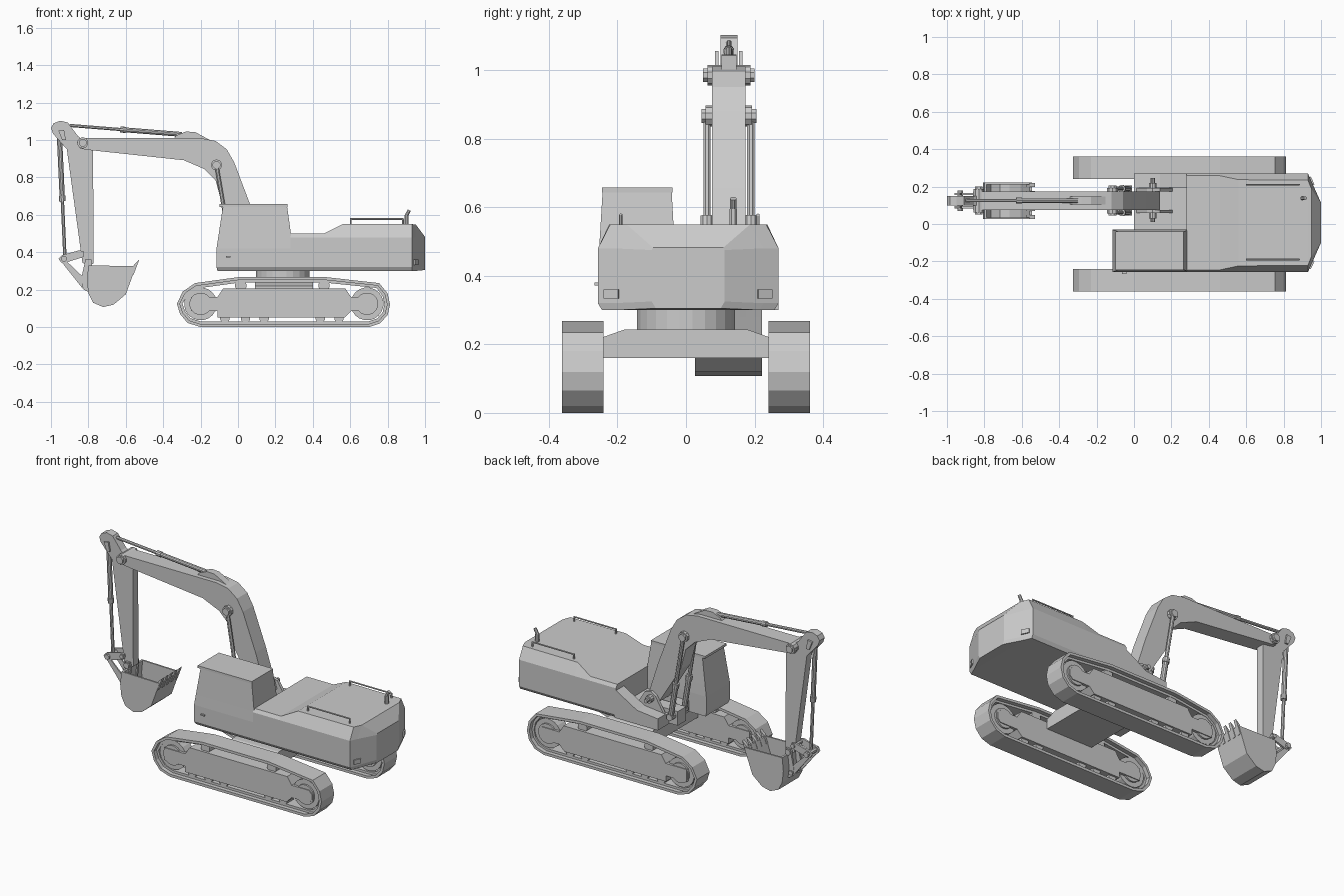
import bpy, bmesh, math
from mathutils import Vector

if "Cube" in bpy.data.objects:
    bpy.data.objects.remove(bpy.data.objects["Cube"])

grey = bpy.data.materials.new("plain_grey")
grey.diffuse_color = (0.6, 0.6, 0.6, 1)
grey.use_nodes = True
grey.node_tree.nodes["Principled BSDF"].inputs["Base Color"].default_value = grey.diffuse_color
YC = 0.125  # centre plane of the digging arm


def mesh(name, verts, faces, mirror=False):
    bm = bmesh.new()
    vs = [bm.verts.new(v) for v in verts]
    for f in faces:
        bm.faces.new([vs[i] for i in f])
    bmesh.ops.recalc_face_normals(bm, faces=bm.faces)
    me = bpy.data.meshes.new(name)
    bm.to_mesh(me)
    bm.free()
    me.materials.append(grey)
    ob = bpy.data.objects.new(name, me)
    bpy.context.collection.objects.link(ob)
    if mirror:
        m = ob.modifiers.new("mirror", "MIRROR")
        m.use_axis = (False, True, False)
        m.use_mirror_merge = False
    return ob


def loft(name, rings, mirror=False, closed=False):
    """Join rings of equal length; closed=True makes a tube loop instead of end caps."""
    n, k = len(rings[0]), len(rings)
    faces = [(a * n + i, a * n + (i + 1) % n, (a + 1) % k * n + (i + 1) % n, (a + 1) % k * n + i)
             for a in range(k if closed else k - 1) for i in range(n)]
    if not closed:
        faces += [tuple(range(n)), tuple(range((k - 1) * n, k * n))]
    return mesh(name, [v for r in rings for v in r], faces, mirror)


def prism(name, pts, y0, y1, mirror=False):
    return loft(name, [[(x, y, z) for x, z in pts] for y in (y0, y1)], mirror)


def box(name, x0, x1, y0, y1, z0, z1, mirror=False):
    return prism(name, [(x0, z0), (x1, z0), (x1, z1), (x0, z1)], y0, y1, mirror)


def rod(name, p, q, r, n=10, mirror=False):
    p, q = Vector(p), Vector(q)
    rot = (q - p).to_track_quat('Z', 'Y')
    ring = [rot @ Vector((r * math.cos(2 * math.pi * (i + .5) / n), r * math.sin(2 * math.pi * (i + .5) / n), 0))
            for i in range(n)]
    return loft(name, [[c + v for v in ring] for c in (p, q)], mirror)


def pin(name, x, z, r, y0, y1, n=10, mirror=False):
    return rod(name, (x, y0, z), (x, y1, z), r, n, mirror)


def ram(name, rod_end, barrel_end, y, split, r):
    """Hydraulic cylinder: thin rod, thicker barrel and a collar where they meet."""
    a, b = Vector((rod_end[0], y, rod_end[1])), Vector((barrel_end[0], y, barrel_end[1]))
    m, d = a.lerp(b, split), (b - a).normalized()
    rod(name + "_rod", a, m, r * .7, 8)
    rod(name + "_barrel", m, b, r, 10)
    rod(name + "_collar", m - d * .012, m + d * .018, r * 1.25, 10)


# ---- tracks
track = [(-.2, 0), (.7, 0), (.76, .02), (.8, .065), (.813, .12), (.8, .18), (.755, .235), (.46, .268),
         (.01, .268), (-.23, .235), (-.295, .19), (-.327, .125), (-.31, .07), (-.27, .022)]


def shrink(t):
    out = []
    for x, z in track:
        c = Vector((min(max(x, -.2), .69), .124))
        v = Vector((x, z)) - c
        out.append(c + v * (1 - t / v.length))
    return out


def belt(name, t0, t1, y0, y1):
    o, i = shrink(t0), shrink(t1)
    loft(name, [[(x, y, z) for x, z in s] for s, y in ((o, y0), (o, y1), (i, y1), (i, y0))], True, True)


belt("track_belt", 0, .016, .24, .362)
belt("track_inner_rail", .016, .03, .265, .337)
for x in (-.2, .69):
    pin("track_wheel", x, .124, .088, .265, .335, 20, True)
    pin("track_wheel_hub", x, .124, .06, .255, .345, 16, True)
prism("track_frame", [(-.11, .05), (.57, .05), (.605, .085), (.72, .085), (.74, .105), (.74, .14), (.72, .16),
                      (.605, .16), (.575, .205), (-.08, .205), (-.11, .16), (-.25, .16), (-.25, .085), (-.11, .085)],
      .25, .35, True)
for x in (-.07, .04, .14, .44, .54):
    pin("bottom_roller", x, .048, .026, .262, .34, 12, True)
for x in (.015, .46):
    pin("top_roller", x, .222, .031, .265, .335, 12, True)

# ---- undercarriage and slewing ring
beam = [(-.245, .16), (.245, .16), (.245, .22), (.18, .243), (-.18, .243), (-.245, .22)]
loft("cross_beam", [[(x, y, z) for y, z in beam] for x in (.09, .40)])
rod("slewing_ring", (.24, 0, .24), (.24, 0, .305), .144, 24)


# ---- engine housing: sections along x
def section(x, yl, yr, top, inset, shoulder=.48, low=.32):
    return [(x, yl + .012, low - .02), (x, yl, low), (x, yl, shoulder), (x, yl + inset, top),
            (x, yr - inset, top), (x, yr, shoulder), (x, yr, low), (x, yr - .012, low - .02)]


loft("engine_housing", [section(.28, -.257, .27, .5, .012), section(.46, -.257, .27, .5, .012),
                        section(.56, -.257, .27, .55, .033), section(.93, -.257, .27, .55, .036),
                        section(.95, -.212, .226, .549, .04), section(1, -.1, .113, .482, .004, .475, .325)])
for y in (.21, -.19):
    rod("hand_rail", (.6, y, .577), (.885, y, .577), .005, 6)
    for x in (.603, .882):
        rod("rail_post", (x, y, .545), (x, y, .577), .005, 6)
rod("exhaust_pipe", (.9, .138, .54), (.9, .138, .595), .012, 8)
rod("exhaust_tip", (.897, .138, .59), (.916, .138, .625), .01, 8)
# rear lights lie on the slanted rear corners
for s, y0, x0 in ((1, .27, .93), (-1, -.257, .93)):
    d = Vector((.07, -s * .15, 0)).normalized()
    nrm = Vector((.15, s * .07, 0)).normalized() * .007
    a, b = Vector((x0, y0, 0)) + d * .022, Vector((x0, y0, 0)) + d * .068
    loft("rear_light", [[a + o + Vector((0, 0, .333)), b + o + Vector((0, 0, .333)),
                         b + o + Vector((0, 0, .36)), a + o + Vector((0, 0, .36))] for o in (-nrm, nrm)])

# ---- cab: sections along z
def level(z, x0, x1, y0, y1):
    return [(x0, y0, z), (x1, y0, z), (x1, y1, z), (x0, y1, z)]


loft("cab", [level(.30, -.11, .285, -.245, -.03), level(.32, -.115, .285, -.257, -.03),
             level(.42, -.115, .285, -.257, -.03), level(.485, -.105, .285, -.253, -.033),
             level(.65, -.08, .262, -.243, -.042)])
box("cab_roof", -.1, .264, -.245, -.04, .643, .657)
box("cab_step_handle", -.065, -.04, -.267, -.25, .372, .38)

# ---- front deck with side box and arm mount
box("front_deck", 0, .29, -.04, .27, .30, .365)
prism("side_box", [(0, .31), (0, .37), (.14, .385), (.285, .47), (.285, .31)], .195, .27)
box("ram_mount", -.06, .1, .085, .165, .305, .39)
for y in (.058, .175):
    prism("boom_mount_plate", [(.0, .34), (.07, .46), (.1, .48), (.14, .47), (.21, .36)], y, y + .018)
pin("boom_foot_pin", .1, .44, .022, .03, .22)
pin("boom_foot_pin_core", .1, .44, .012, .01, .245)

# ---- boom
prism("boom", [(-.86, .985), (-.845, .955), (-.81, .948), (-.29, .892), (-.18, .845), (-.12, .785), (-.085, .655),
               (.06, .42), (.1, .4), (.14, .42), (.065, .655), (-.02, .88), (-.06, .95), (-.12, .995),
               (-.2, 1.01), (-.83, 1.01)], YC - .049, YC + .049)
prism("boom_ram_bracket", [(-.35, 1.0), (-.33, 1.025), (-.28, 1.045), (-.23, 1.043), (-.15, 1.0)], YC - .022, YC + .022)
for x, z, h in ((-.83, .985, .075), (-.115, .866, .08)):
    pin("arm_pin", x, z, .022, YC - h, YC + h, 8)
    pin("arm_pin_collar", x, z, .03, YC - h + .012, YC + h - .012, 10)
for y in (YC - .064, YC + .064):
    ram("boom_ram", (-.115, .866), (-.03, .36), y, .6, .016)
pin("boom_ram_foot_pin", -.03, .36, .02, YC - .08, YC + .08, 8)

# ---- stick
prism("stick", [(-1, 1.065), (-.985, 1.09), (-.95, 1.103), (-.91, 1.093), (-.855, 1.02), (-.775, .965),
                (-.772, .34), (-.8, .325), (-.832, .345), (-.915, .95), (-.99, 1.035)], YC - .025, YC + .025)
ram("stick_ram", (-.9, 1.078), (-.3, 1.03), YC, .47, .013)
for y in (YC - .035, YC + .035):
    prism("stick_ram_lug", [(-.96, 1.05), (-.94, 1.0), (-.92, 1.0), (-.93, 1.055)], y - .005, y + .005)
ram("bucket_ram", (-.925, .365), (-.955, 1.03), YC, .48, .014)

# ---- bucket linkage
for y in (YC - .042, YC + .03):
    prism("upper_link", [(-.96, .365), (-.94, .385), (-.85, .41), (-.825, .405), (-.825, .375), (-.92, .345), (-.945, .345)],
          y, y + .012)
    prism("lower_link", [(-.945, .35), (-.925, .36), (-.82, .26), (-.81, .2), (-.83, .205)], y + .002, y + .01)
    prism("bucket_ear", [(-.815, .365), (-.785, .365), (-.78, .32), (-.795, .185), (-.825, .2), (-.84, .25)], y, y + .012)
pin("link_pin", -.93, .365, .016, YC - .055, YC + .055, 8)
pin("stick_link_pin", -.835, .39, .013, YC - .05, YC + .05, 8)
pin("bucket_pin", -.802, .345, .018, YC - .05, YC + .05, 8)
pin("ear_pin", -.822, .225, .014, YC - .05, YC + .05, 8)

# ---- bucket: thick shell, side plates and teeth
outer = [(-.8, .33), (-.808, .25), (-.8, .18), (-.775, .13), (-.72, .107), (-.665, .12), (-.6, .175), (-.545, .325)]
inner = [(-.675 + (x + .675) * .9, .33 + (z - .33) * .94) for x, z in outer]
prism("bucket_shell", outer + inner[::-1], .028, .22)
for y in (.026, .212):
    prism("bucket_side", outer, y, y + .01)
for i in range(5):
    y = .028 + i * .0425
    prism("bucket_tooth", [(-.575, .285), (-.558, .28), (-.528, .36), (-.555, .335)], y, y + .02)
